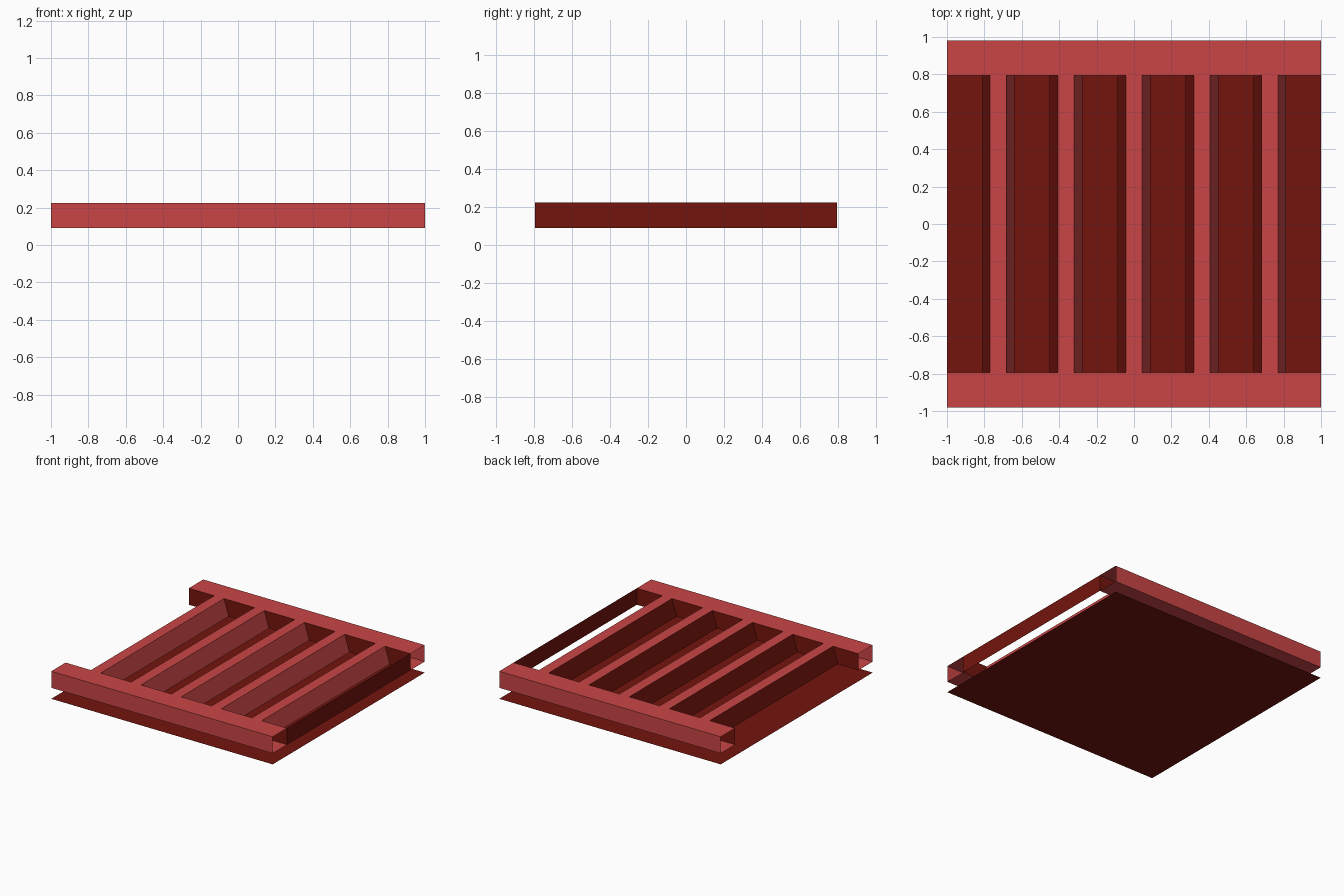
import bpy
from mathutils import Vector

if "Cube" in bpy.data.objects:
    bpy.data.objects.remove(bpy.data.objects["Cube"])

X, Y, Y_IN = 1.0, 0.98, 0.795
Z0, Z1 = 0.09, 0.225


def material(name, rgb):
    m = bpy.data.materials.new(name)
    m.diffuse_color = (*rgb, 1)
    m.use_nodes = True
    m.node_tree.nodes["Principled BSDF"].inputs["Base Color"].default_value = m.diffuse_color
    return m


LIGHT = material("bright_red", (0.59, 0.06, 0.06))
DARK = material("dark_red", (0.175, 0.007, 0.004))


def sheet(name, quads, inside):
    """Open shell of (four corners, material) quads, facing away from a point."""
    verts, faces, mats = [], [], []
    for corners, mat in quads:
        p = [Vector(c) for c in corners]
        normal = (p[1] - p[0]).cross(p[2] - p[0])
        if normal.dot(sum(p, Vector()) / 4 - Vector(inside)) < 0:
            p.reverse()
        faces.append(range(len(verts), len(verts) + 4))
        verts += p
        mats.append(0 if mat is LIGHT else 1)
    mesh = bpy.data.meshes.new(name)
    mesh.from_pydata(verts, [], [tuple(f) for f in faces])
    mesh.materials.append(LIGHT)
    mesh.materials.append(DARK)
    for poly, i in zip(mesh.polygons, mats):
        poly.material_index = i
    obj = bpy.data.objects.new(name, mesh)
    bpy.context.collection.objects.link(obj)
    return obj


# Thin floor under the grille
sheet("floor_sheet", [([(-X, -Y, 0), (X, -Y, 0), (X, Y, 0), (-X, Y, 0)], DARK)], (0, 0, -1))

# Front and back rails: square tubes with open ends and a dark inner wall
for name, s in (("front_rail", -1), ("back_rail", 1)):
    ring = [(s * Y_IN, Z0), (s * Y_IN, Z1), (s * Y, Z1), (s * Y, Z0)]
    quads = []
    for i, mat in enumerate((DARK, LIGHT, LIGHT, LIGHT)):
        (ya, za), (yb, zb) = ring[i], ring[(i + 1) % 4]
        quads.append(([(-X, ya, za), (X, ya, za), (X, yb, zb), (-X, yb, zb)], mat))
    sheet(name, quads, (0, s * (Y + Y_IN) / 2, (Z0 + Z1) / 2))

# Right end panel (the left end is open)
sheet("right_end_panel", [([(X, -Y_IN, Z0), (X, Y_IN, Z0), (X, Y_IN, Z1), (X, -Y_IN, Z1)], DARK)],
      (0, 0, 0.15))

# Five tapered slats between the rails, open underneath
for k in range(5):
    c = (k - 2) * 0.3635
    prof = [(c - 0.087, Z0), (c - 0.044, Z1), (c + 0.044, Z1), (c + 0.087, Z0)]
    quads = []
    for i, mat in enumerate((DARK, LIGHT, LIGHT)):
        (xa, za), (xb, zb) = prof[i], prof[i + 1]
        quads.append(([(xa, -Y_IN, za), (xa, Y_IN, za), (xb, Y_IN, zb), (xb, -Y_IN, zb)], mat))
    sheet(f"slat_{k + 1}", quads, (c, 0, Z0))
